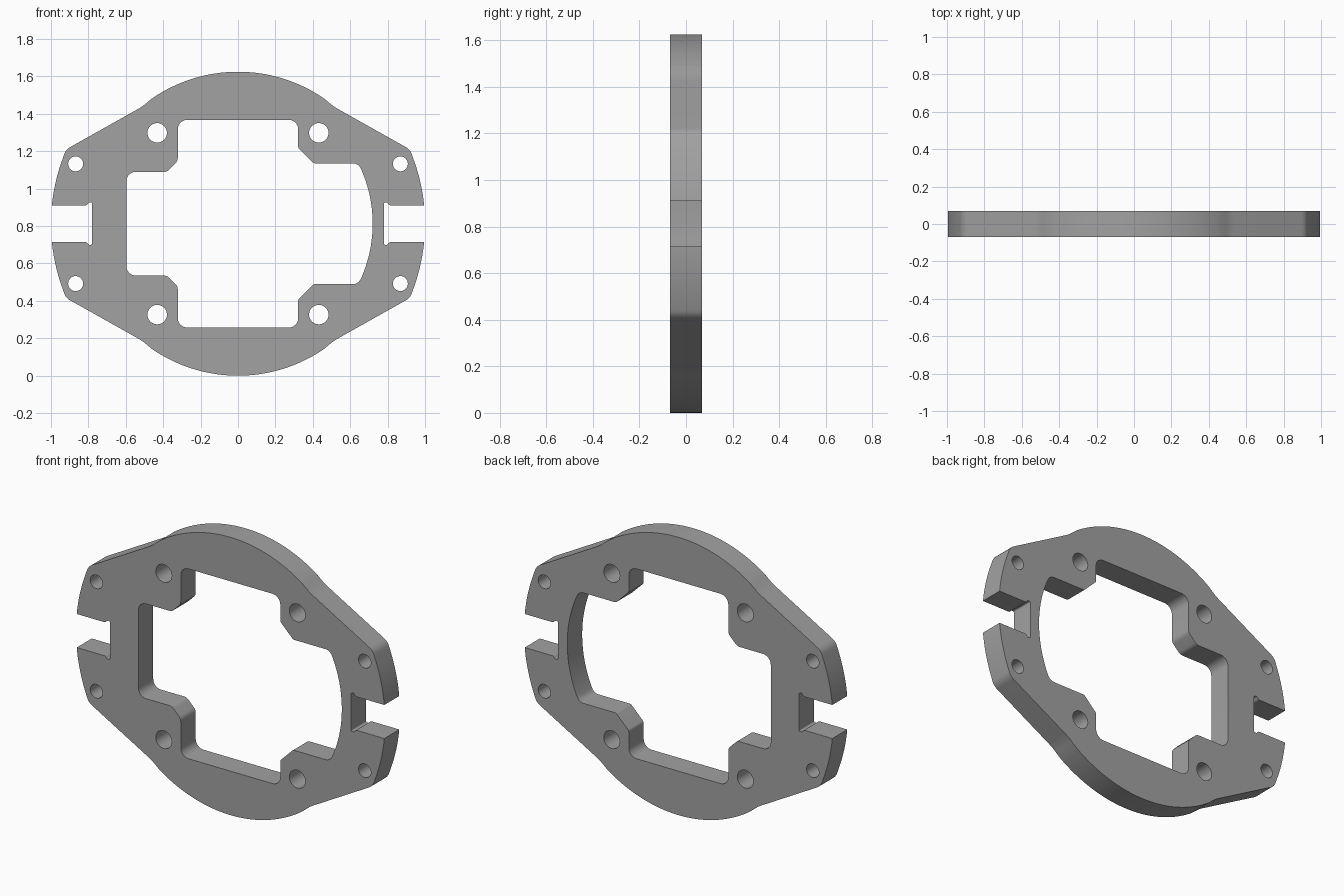
import bpy, bmesh
from math import sin, cos, tan, atan2, radians, pi
from mathutils import Vector

HALF_HEIGHT = 0.8125   # centre of the plate above the ground
HALF_DEPTH = 0.069

if "Cube" in bpy.data.objects:
    bpy.data.objects.remove(bpy.data.objects["Cube"])


def arc(radius, start, end, steps):
    """Sharp points on a circle about the plate centre, angles in degrees."""
    angles = [radians(start + (end - start) * i / steps) for i in range(steps + 1)]
    return [(radius * cos(a), radius * sin(a), 0) for a in angles]


def mirror(points, axis):
    """Append the reflection of a run of points, keeping the run continuous."""
    flipped = [(-x, z, r) if axis == "x" else (x, -z, r) for x, z, r in reversed(points)]
    return points + flipped


def fillet(points, steps=6):
    """Turn (x, z, radius) corners into a rounded closed loop."""
    loop = []
    for i, (x, z, r) in enumerate(points):
        p = Vector((x, z))
        if r == 0:
            loop.append(p)
            continue
        a = (Vector(points[i - 1][:2]) - p).normalized()
        b = (Vector(points[(i + 1) % len(points)][:2]) - p).normalized()
        half = a.angle(b) / 2
        centre = p + (a + b).normalized() * (r / sin(half))
        start = p + a * (r / tan(half)) - centre
        end = p + b * (r / tan(half)) - centre
        a0 = atan2(start.y, start.x)
        turn = (atan2(end.y, end.x) - a0 + pi) % (2 * pi) - pi
        for k in range(steps + 1):
            t = a0 + turn * k / steps
            loop.append(centre + Vector((cos(t), sin(t))) * r)
    return loop


def circle(cx, cz, radius, steps=32):
    return [Vector((cx + x, cz + z)) for x, z, _ in arc(radius, 0, 360, steps)[:-1]]


# Outer outline: one quarter from the side slot to the crown, then mirrored
quarter = [(0.78, 0.113, 0.008), (0.797, 0.113, 0.008), (0.812, 0.098, 0.01), (0.995, 0.098, 0)]
quarter += arc(1.0, 6.5, 20.5, 8)
quarter += [(0.92, 0.397, 0.07), (0.512, 0.626, 0.3)]
quarter += arc(HALF_HEIGHT, 55.5, 89, 20)
outline = fillet(mirror(mirror(quarter, "x"), "z"))

# Central opening: upper half, then mirrored
window = arc(0.72, 1, 23, 10)
window += [(0.643, 0.323, 0.045), (0.405, 0.323, 0.02), (0.322, 0.405, 0.02),
           (0.322, 0.555, 0.05), (-0.322, 0.555, 0.05), (-0.322, 0.335, 0.04),
           (-0.38, 0.277, 0.04), (-0.597, 0.277, 0.05)]
opening = fillet(mirror(window, "z"))

# Bolt holes, four large and four small
loops = [outline, opening]
for sx in (-1, 1):
    for sz in (-1, 1):
        loops.append(circle(sx * 0.432, sz * 0.486, 0.052))
        loops.append(circle(sx * 0.868, sz * 0.32, 0.04))

# Fill the profile and extrude it to a plate
bm = bmesh.new()
edges = []
for loop in loops:
    verts = [bm.verts.new((p.x, -HALF_DEPTH, p.y + HALF_HEIGHT)) for p in loop]
    edges += [bm.edges.new((v, verts[i - 1])) for i, v in enumerate(verts)]
bmesh.ops.triangle_fill(bm, use_beauty=True, use_dissolve=False, edges=edges,
                        normal=(0, -1, 0))
result = bmesh.ops.extrude_face_region(bm, geom=bm.faces[:], use_keep_orig=True)
moved = [g for g in result["geom"] if isinstance(g, bmesh.types.BMVert)]
bmesh.ops.translate(bm, verts=moved, vec=(0, 2 * HALF_DEPTH, 0))
bmesh.ops.recalc_face_normals(bm, faces=bm.faces[:])

mesh = bpy.data.meshes.new("mounting_plate")
bm.to_mesh(mesh)
bm.free()
plate = bpy.data.objects.new("mounting_plate", mesh)
bpy.context.collection.objects.link(plate)

# Plain grey finish
grey = bpy.data.materials.new("plain_grey")
grey.use_nodes = True
colour = (0.36, 0.36, 0.36, 1)
grey.diffuse_color = colour
grey.node_tree.nodes["Principled BSDF"].inputs["Base Color"].default_value = colour
mesh.materials.append(grey)

bpy.ops.object.select_all(action="DESELECT")
plate.select_set(True)
bpy.context.view_layer.objects.active = plate
bpy.ops.object.shade_smooth_by_angle(angle=radians(30))
